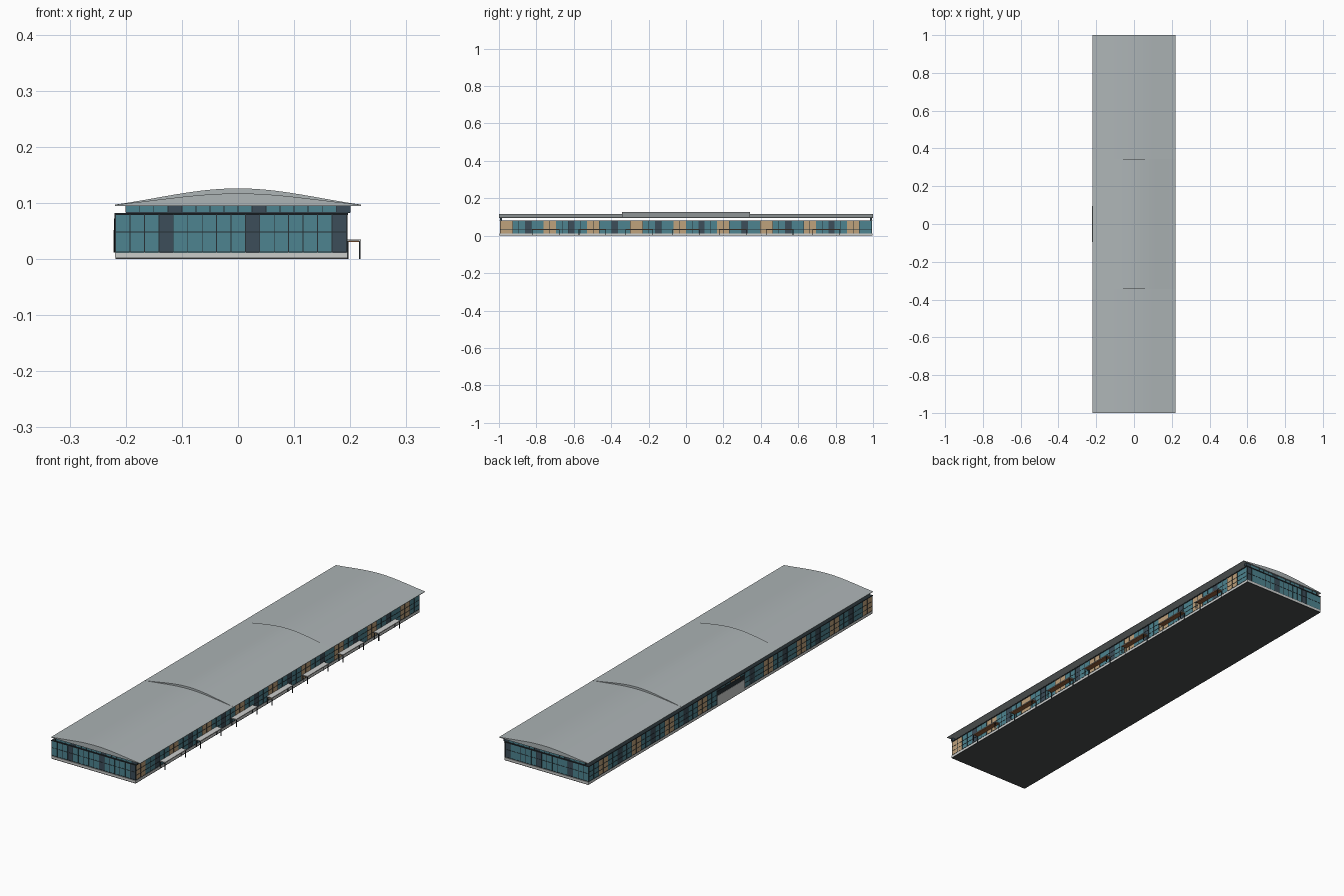
import bpy
import bmesh
from math import cos, pi

cube = bpy.data.objects.get("Cube")
if cube:
    bpy.data.objects.remove(cube)


def material(name, r, g, b):
    m = bpy.data.materials.new(name)
    m.use_nodes = True
    m.diffuse_color = (r, g, b, 1)
    m.node_tree.nodes["Principled BSDF"].inputs["Base Color"].default_value = (r, g, b, 1)
    return m


GLASS = material("teal glass", 0.075, 0.23, 0.28)
SLATE = material("slate panel", 0.045, 0.075, 0.1)
TAN = material("tan panel", 0.52, 0.36, 0.2)
FRAME = material("dark frame", 0.02, 0.03, 0.035)
ROOF = material("roof grey", 0.42, 0.46, 0.47)
PALE = material("pale concrete", 0.6, 0.61, 0.6)
SLAB = material("dark slab", 0.07, 0.075, 0.075)
WOOD = material("brown timber", 0.3, 0.12, 0.045)

LEFT, RIGHT, END = 0.193, -0.218, 0.993
FLOOR, TOP = 0.012, 0.08


def finish(name, bm, mat):
    bmesh.ops.recalc_face_normals(bm, faces=bm.faces)
    mesh = bpy.data.meshes.new(name)
    bm.to_mesh(mesh)
    bm.free()
    mesh.materials.append(mat)
    ob = bpy.data.objects.new(name, mesh)
    bpy.context.collection.objects.link(ob)
    return ob


def boxes(name, mat, spans):
    """One object made of boxes, each given as three (low, high) pairs."""
    bm = bmesh.new()
    for span in spans:
        verts = bmesh.ops.create_cube(bm, size=1)["verts"]
        for v in verts:
            for axis, (lo, hi) in enumerate(span):
                v.co[axis] = lo if v.co[axis] < 0 else hi
    return finish(name, bm, mat)


def glazed_wall(name, axis, plane, start, stop, count, z0, z1, rule, transoms):
    """Row of coloured bays with thin mullions and transoms in front."""
    step = (stop - start) / count
    out = 1 if plane > 0 else -1

    def span(a, b, depth, lo, hi):
        across = tuple(sorted((plane, plane + out * depth)))
        return (across, (a, b), (lo, hi)) if axis == "x" else ((a, b), across, (lo, hi))

    groups = {}
    for i in range(count):
        a = start + i * step
        groups.setdefault(rule(i), []).append(span(a, a + step, 0.001, z0, z1))
    for mat, spans in groups.items():
        boxes(name + " " + mat.name, mat, spans)
    bars = [span(start + i * step - 0.0007, start + i * step + 0.0007, 0.002, z0, z1)
            for i in range(count + 1)]
    bars += [span(start, stop, 0.002, z - 0.0007, z + 0.0007) for z in transoms]
    boxes(name + " mullions", FRAME, bars)


def end_rule(i):
    return SLATE if i % 6 == 3 else GLASS


def side_rule(i):
    return TAN if i % 7 < 2 else SLATE if i % 7 == 4 else GLASS


# Base: dark underside, pale plinth, wall core and flat deck
boxes("ground_slab", SLAB, [((RIGHT, LEFT + 0.002), (-0.997, 0.997), (0, 0.003))])
boxes("plinth", PALE, [((RIGHT - 0.001, LEFT + 0.002), (-0.997, 0.997), (0.003, FLOOR))])
boxes("wall_core", SLATE, [((RIGHT, LEFT), (-END, END), (FLOOR, TOP))])
boxes("deck_edge", FRAME, [((RIGHT - 0.002, LEFT + 0.003), (-0.997, 0.997), (0.0785, 0.082))])

# Long glazed sides
for name, plane in (("left_side", LEFT), ("right_side", RIGHT)):
    glazed_wall(name, "x", plane, -END, END, 60, FLOOR, TOP, side_rule,
                (0.014, 0.034, 0.055))

# Glazed ends, with the narrow upper windows under the roof
for name, sign in (("front", -1), ("back", 1)):
    glazed_wall(name + "_wall", "y", sign * END, RIGHT, LEFT, 16, FLOOR, TOP,
                end_rule, (0.014, 0.048))
    boxes(name + "_upper_core", SLATE,
          [((-0.2, 0.2), tuple(sorted((sign * 0.985, sign * END))), (0.082, 0.097))])
    glazed_wall(name + "_upper_window", "y", sign * END, -0.2, 0.2, 16, 0.083, 0.096,
                end_rule, (0.0835,))


def vault(name, apex, y0, y1):
    """Shallow curved roof with a flat soffit."""
    n, half, eave = 28, 0.219, 0.097
    bm = bmesh.new()
    ring = [bm.verts.new((-half, y0, eave - 0.002)), bm.verts.new((half, y0, eave - 0.002))]
    for i in range(n + 1):
        x = half * (1 - 2 * i / n)
        t = x / half
        rise = 0.55 * (1 - t * t) + 0.45 * (0.5 + 0.5 * cos(pi * t))
        ring.append(bm.verts.new((x, y0, eave + (apex - eave) * rise)))
    face = bm.faces.new(ring)
    moved = bmesh.ops.extrude_face_region(bm, geom=[face])["geom"]
    for v in moved:
        if isinstance(v, bmesh.types.BMVert):
            v.co.y = y1
    if face.is_valid is False:
        bm.faces.new(ring)
    return finish(name, bm, ROOF)


# Roof: two lower ends and a raised middle
vault("front_roof", 0.117, -1, -0.343)
vault("middle_roof", 0.126, -0.343, 0.343)
vault("back_roof", 0.117, 0.343, 1)

# Entrance canopies along the left side
tops, soffits, posts, steps = [], [], [], []
for i in range(7):
    y = (i - 3) * 0.25
    tops.append(((LEFT, 0.219), (y - 0.075, y + 0.075), (0.032, 0.035)))
    soffits.append(((LEFT, 0.217), (y - 0.072, y + 0.072), (0.030, 0.032)))
    for s in (-0.072, 0.072):
        posts.append(((0.2155, 0.2185), (y + s - 0.0015, y + s + 0.0015), (0, 0.032)))
        posts.append(((LEFT, 0.197), (y + s - 0.0015, y + s + 0.0015), (0, 0.032)))
boxes("canopy_tops", PALE, tops)
boxes("canopy_soffits", WOOD, soffits)
boxes("canopy_posts", FRAME, posts)

# Wide pale entrance panel in the middle of the right side
boxes("entrance_frame", FRAME, [((RIGHT - 0.003, RIGHT), (-0.1, 0.1), (FLOOR, 0.072))])
boxes("entrance_panel", PALE, [((RIGHT - 0.004, RIGHT), (-0.095, 0.095), (FLOOR, 0.052))])
